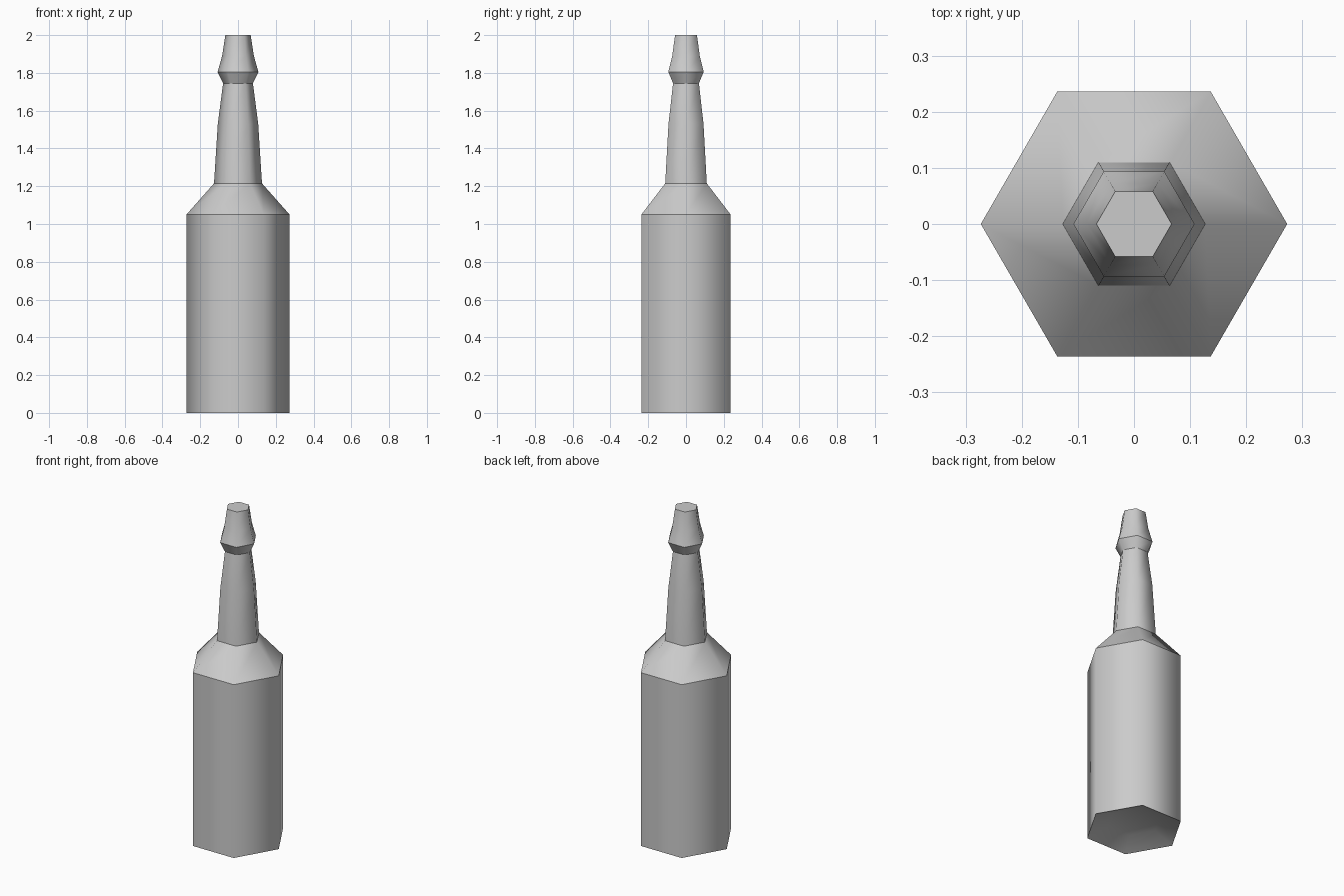
import bpy, bmesh
from math import cos, sin, tau

cube = bpy.data.objects.get("Cube")
if cube:
    bpy.data.objects.remove(cube, do_unlink=True)

SIDES = 6

# Plain grey for the whole bottle
grey = bpy.data.materials.new("plain grey")
grey.use_nodes = True
colour = (0.6, 0.6, 0.6, 1)
grey.diffuse_color = colour
grey.node_tree.nodes["Principled BSDF"].inputs["Base Color"].default_value = colour

# Profile from the raised base up to the mouth: radius, height, crisp ring
profile = [
    (0.148, 0.05, False),   # raised base centre
    (0.273, 0.0, True),     # foot
    (0.273, 1.05, True),    # top of body
    (0.127, 1.215, True),   # top of shoulder
    (0.107, 1.53, False),   # middle of neck
    (0.079, 1.745, True),   # under the collar
    (0.108, 1.805, True),   # collar
    (0.084, 1.89, False),   # lip taper
    (0.067, 2.0, True),     # mouth
]

bm = bmesh.new()
rings = [[bm.verts.new((r * cos(tau * i / SIDES), r * sin(tau * i / SIDES), z))
          for i in range(SIDES)] for r, z, _ in profile]

# Walls between neighbouring rings
for low, high in zip(rings, rings[1:]):
    for i in range(SIDES):
        j = (i + 1) % SIDES
        bm.faces.new((low[i], low[j], high[j], high[i]))

# Closed base and mouth
bm.faces.new(rings[0][::-1])
bm.faces.new(rings[-1])

# Soft around the sides, crisp along the marked rings
for face in bm.faces:
    face.smooth = True
for ring, (_, _, crisp) in zip(rings, profile):
    for i in range(SIDES):
        bm.edges.get((ring[i], ring[(i + 1) % SIDES])).smooth = not crisp

mesh = bpy.data.meshes.new("bottle")
bm.to_mesh(mesh)
bm.free()
mesh.materials.append(grey)
bottle = bpy.data.objects.new("bottle", mesh)
bpy.context.collection.objects.link(bottle)
